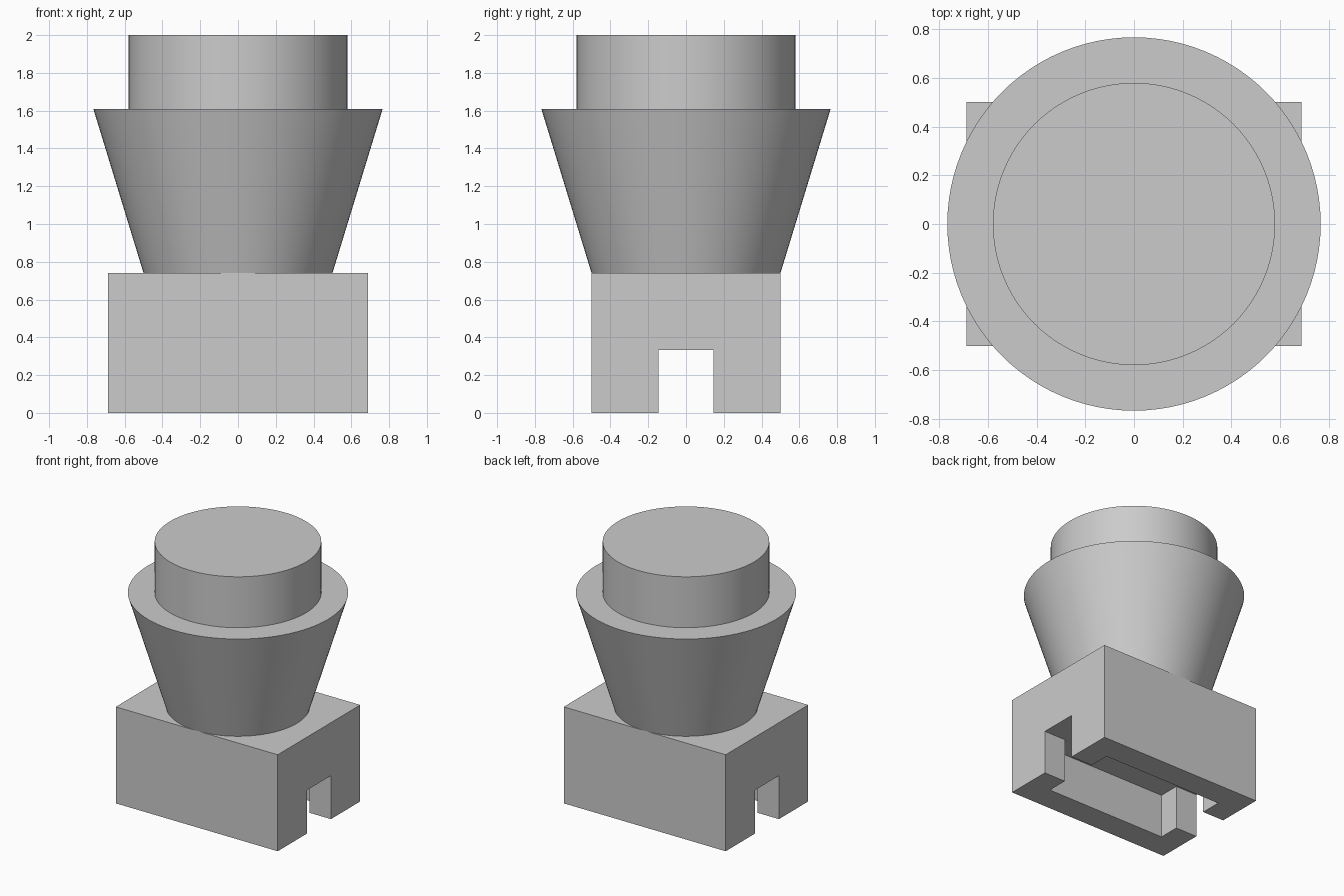
import bpy, bmesh, math

if "Cube" in bpy.data.objects:
    bpy.data.objects.remove(bpy.data.objects["Cube"])

grey = bpy.data.materials.new("plain grey")
grey.diffuse_color = (0.6, 0.6, 0.6, 1)
grey.use_nodes = True
grey.node_tree.nodes["Principled BSDF"].inputs["Base Color"].default_value = grey.diffuse_color


def make_object(name, bm):
    bmesh.ops.recalc_face_normals(bm, faces=bm.faces)
    mesh = bpy.data.meshes.new(name)
    bm.to_mesh(mesh)
    bm.free()
    obj = bpy.data.objects.new(name, mesh)
    mesh.materials.append(grey)
    bpy.context.collection.objects.link(obj)
    return obj


def prism(name, outline, z0, z1):
    """Extrude a flat outline from z0 up to z1."""
    bm = bmesh.new()
    face = bm.faces.new([bm.verts.new((x, y, z0)) for x, y in outline])
    new = bmesh.ops.extrude_face_region(bm, geom=[face])["geom"]
    verts = [v for v in new if isinstance(v, bmesh.types.BMVert)]
    bmesh.ops.translate(bm, verts=verts, vec=(0, 0, z1 - z0))
    return make_object(name, bm)


def lathe(name, profile, steps=96):
    """Revolve (radius, z) points about z and cap both ends."""
    bm = bmesh.new()
    rings = [[bm.verts.new((r * math.cos(2 * math.pi * i / steps),
                            r * math.sin(2 * math.pi * i / steps), z))
              for i in range(steps)] for r, z in profile]
    for a, b in zip(rings, rings[1:]):
        for i in range(steps):
            j = (i + 1) % steps
            bm.faces.new((a[i], a[j], b[j], b[i]))
    bm.faces.new(rings[0])
    bm.faces.new(rings[-1])
    return make_object(name, bm)


# Base block
W, D, H = 0.687, 0.5, 0.74
base = prism("base_block", [(-W, -D), (W, -D), (W, D), (-W, D)], 0, H)

# Underside recess: wide central pocket with a narrow slot out of each end
PX, PY, SY, END = 0.506, 0.306, 0.145, 0.8
half = [(END, -SY), (END, SY), (PX, SY), (PX, PY)]
outline = half + [(-x, y) for x, y in reversed(half)]
outline += [(-PX, -PY), (PX, -PY), (PX, -SY)]
outline.insert(8, (-PX, -SY))
cutter = prism("recess_cutter", outline, -0.1, 0.333)
cutter.hide_render = True

cut = base.modifiers.new("recess", 'BOOLEAN')
cut.operation = 'DIFFERENCE'
cut.solver = 'EXACT'
cut.object = cutter
bpy.context.view_layer.objects.active = base
base.select_set(True)
bpy.ops.object.modifier_apply(modifier=cut.name)
bpy.data.objects.remove(cutter)
base.select_set(False)

# Flared body with a stepped cylindrical cap
body = lathe("flared_body", [(0.5, H), (0.766, 1.61), (0.579, 1.61), (0.579, 2.0)])
bpy.context.view_layer.objects.active = body
body.select_set(True)
bpy.ops.object.shade_smooth_by_angle(angle=math.radians(30))
